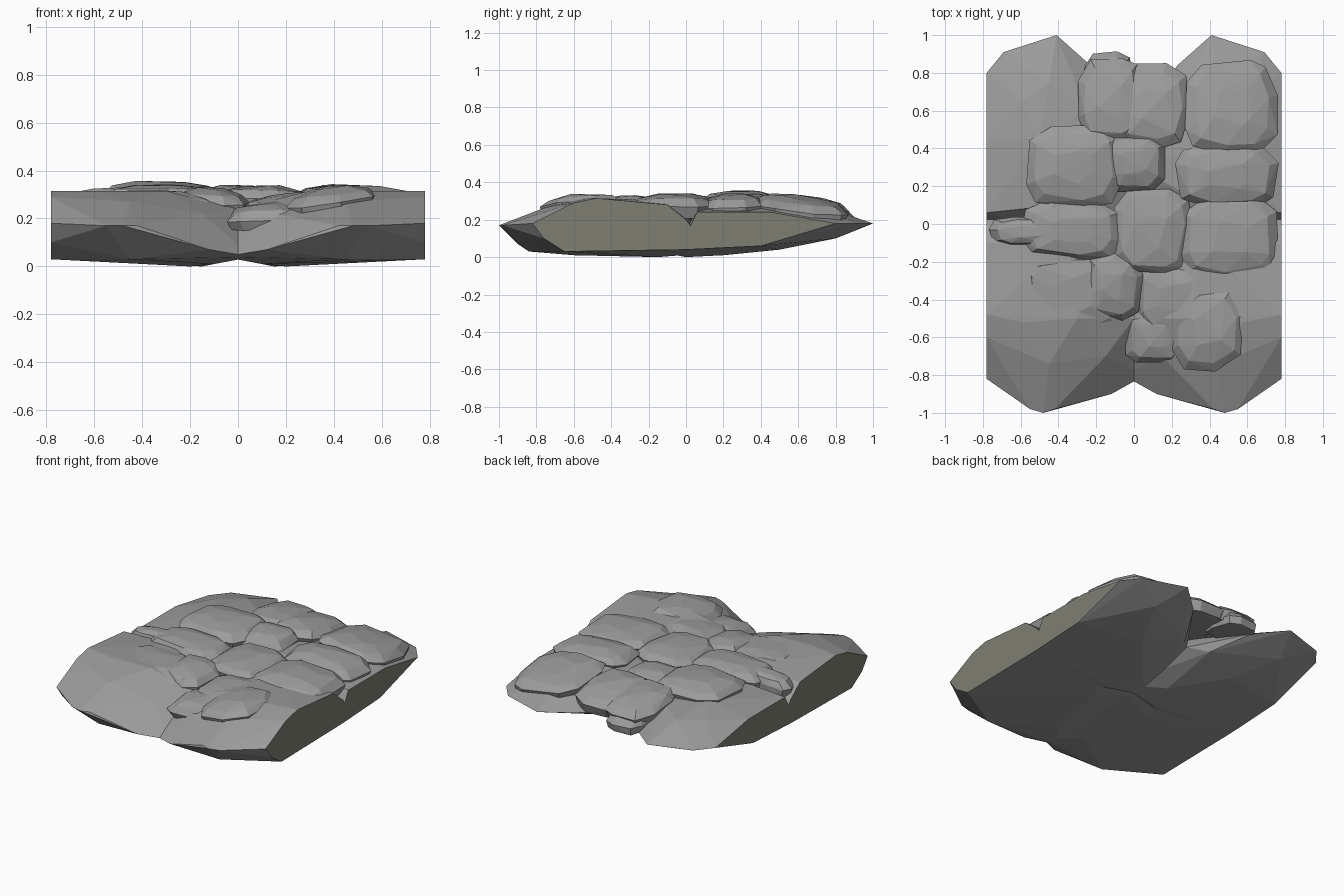
import bpy
import bmesh
import math
import random

cube = bpy.data.objects.get("Cube")
if cube:
    bpy.data.objects.remove(cube, do_unlink=True)


def make_material(name, colour):
    mat = bpy.data.materials.new(name)
    mat.use_nodes = True
    mat.diffuse_color = colour
    mat.node_tree.nodes["Principled BSDF"].inputs["Base Color"].default_value = colour
    return mat


STONE = make_material("grey stone", (0.33, 0.33, 0.33, 1))
CUT = make_material("olive cut stone", (0.21, 0.21, 0.17, 1))
SIDE = 0.78  # the slab is sliced flat at this distance on both sides


def hull_rock(name, points):
    """Faceted rock: the convex hull of a few corner points."""
    bm = bmesh.new()
    for p in points:
        bm.verts.new(p)
    result = bmesh.ops.convex_hull(bm, input=bm.verts)
    loose = {g for g in result["geom_interior"] + result["geom_unused"]
             if isinstance(g, bmesh.types.BMVert)}
    bmesh.ops.delete(bm, geom=list(loose), context='VERTS')
    bmesh.ops.dissolve_limit(bm, angle_limit=math.radians(2),
                             verts=bm.verts, edges=bm.edges)
    bmesh.ops.recalc_face_normals(bm, faces=bm.faces)
    for f in bm.faces:
        on_side = all(abs(abs(v.co.x) - SIDE) < 0.002 for v in f.verts)
        f.material_index = 1 if on_side else 0
    mesh = bpy.data.meshes.new(name)
    bm.to_mesh(mesh)
    bm.free()
    mesh.materials.append(STONE)
    mesh.materials.append(CUT)
    obj = bpy.data.objects.new(name, mesh)
    bpy.context.collection.objects.link(obj)


def boulder_pair(name, rim, crown, base):
    """The same boulder on the left and mirrored on the right."""
    points = rim + crown + base
    hull_rock(name + "_left", points)
    hull_rock(name + "_right", [(-x, y, z) for x, y, z in points])


def cobble(name, xs, ys, top, tilt=(0, 0), sides=9, depth=0.12):
    """Low domed stone filling a rectangle, with seeded irregular corners."""
    rng = random.Random(name)
    cx, cy = sum(xs) / 2, sum(ys) / 2
    rx, ry = (xs[1] - xs[0]) / 2, (ys[1] - ys[0]) / 2
    turn = rng.random()
    corners = []
    for i in range(sides):
        a = math.tau * (i + turn + rng.uniform(-0.2, 0.2)) / sides
        corners.append([math.copysign(abs(c) ** 0.6, c) for c in (math.cos(a), math.sin(a))])
    # stretch the corners so the outline touches all four sides
    reach = [max(abs(c[k]) for c in corners) for k in (0, 1)]
    points = []
    for scale, drop in ((0.9, depth), (1, 0.055), (0.8, 0.018), (0.4, 0)):
        for u, v in corners:
            k = scale * rng.uniform(0.95, 1.02)
            x, y = cx + u * k * rx / reach[0], cy + v * k * ry / reach[1]
            z = top - drop + tilt[0] * (x - cx) + tilt[1] * (y - cy)
            points.append((x, y, z + rng.uniform(-0.006, 0.004)))
    hull_rock(name, points)


# Large foundation boulders
boulder_pair(
    "front_boulder",
    rim=[(SIDE, -0.82, 0.18), (0.55, -0.98, 0.17), (0.48, -1, 0.17), (0.42, -0.98, 0.17),
         (0.12, -0.9, 0.07), (-0.06, -0.8, 0.04), (-0.1, -0.3, 0.1), (SIDE, 0.06, 0.12)],
    crown=[(SIDE, -0.6, 0.29), (SIDE, -0.48, 0.315), (SIDE, -0.1, 0.28), (SIDE, 0, 0.2),
           (0.58, -0.52, 0.315), (0.3, -0.5, 0.315), (0.35, -0.1, 0.3), (0, -0.5, 0.24),
           (0.1, 0, 0.24), (0.45, -0.74, 0.27), (0.15, -0.7, 0.22)],
    base=[(SIDE, -0.76, 0.1), (SIDE, -0.65, 0.03), (SIDE, 0, 0.04), (0.1, -0.6, 0.01),
          (0.2, -0.15, 0), (0.45, -0.84, 0.03), (0, -0.2, 0.03), (-0.1, 0, 0.05),
          (0.3, 0.1, 0.02)])
boulder_pair(
    "back_boulder",
    rim=[(SIDE, 0.8, 0.18), (0.69, 0.91, 0.18), (0.41, 1, 0.18), (0.23, 0.84, 0.16),
         (0, 0.5, 0.13), (-0.05, 0, 0.13), (SIDE, 0, 0.12)],
    crown=[(SIDE, 0.45, 0.24), (SIDE, 0.06, 0.24), (0.5, 0.45, 0.3), (0.4, 0.1, 0.29),
           (0.45, 0.75, 0.265), (0.6, 0.65, 0.265), (0, 0.3, 0.26), (0.25, 0.6, 0.265)],
    base=[(SIDE, 0, 0.04), (SIDE, 0.4, 0.06), (0.15, 0, 0), (0.1, 0.2, 0.01),
          (0.35, 0.5, 0.04), (0.5, 0.8, 0.1), (-0.1, 0, 0.05), (0.3, -0.1, 0.02),
          (0.1, 0.6, 0.09)])

# Cobbles along the back
cobble("back_right_cobble", (-0.3, 0.05), (0.43, 0.88), 0.325, (0, -0.12))
cobble("back_middle_cobble", (-0.1, 0.3), (0.4, 0.86), 0.325, (0, -0.12))
cobble("back_low_cobble", (-0.27, 0), (0.6, 0.92), 0.27, (0, -0.15), depth=0.1)
cobble("back_left_cobble", (0.27, 0.77), (0.36, 0.87), 0.32, (-0.1, -0.12), 10)

# Cobbles across the middle
cobble("right_round_cobble", (-0.58, -0.06), (0.08, 0.53), 0.353)
cobble("centre_small_cobble", (-0.18, 0.17), (0.17, 0.48), 0.335, (0, 0.05), 8)
cobble("left_cobble", (0.22, 0.77), (0.08, 0.43), 0.335, (-0.05, 0.03))
cobble("centre_cobble", (-0.11, 0.31), (-0.27, 0.2), 0.335)
cobble("left_wide_cobble", (0.24, 0.775), (-0.3, 0.16), 0.335, (-0.03, 0))
cobble("right_wide_cobble", (-0.6, -0.06), (-0.2, 0.13), 0.34)
cobble("right_edge_cobble", (-0.77, -0.35), (-0.12, 0.04), 0.325, (0.06, 0))

# Cobbles towards the front
cobble("front_small_cobble", (-0.26, 0.05), (-0.52, -0.14), 0.325, (-0.06, 0.06), 8)
cobble("front_right_slab", (-0.6, -0.06), (-0.6, -0.15), 0.315, (-0.04, 0.05))
cobble("front_inner_slab", (0, 0.45), (-0.58, -0.2), 0.3, (0.06, 0.06))
cobble("front_low_cobble", (-0.05, 0.3), (-0.74, -0.45), 0.262, (0.06, 0.1), 8, 0.09)
cobble("front_left_cobble", (0.19, 0.58), (-0.78, -0.34), 0.328, (0.13, 0.06), 8)
